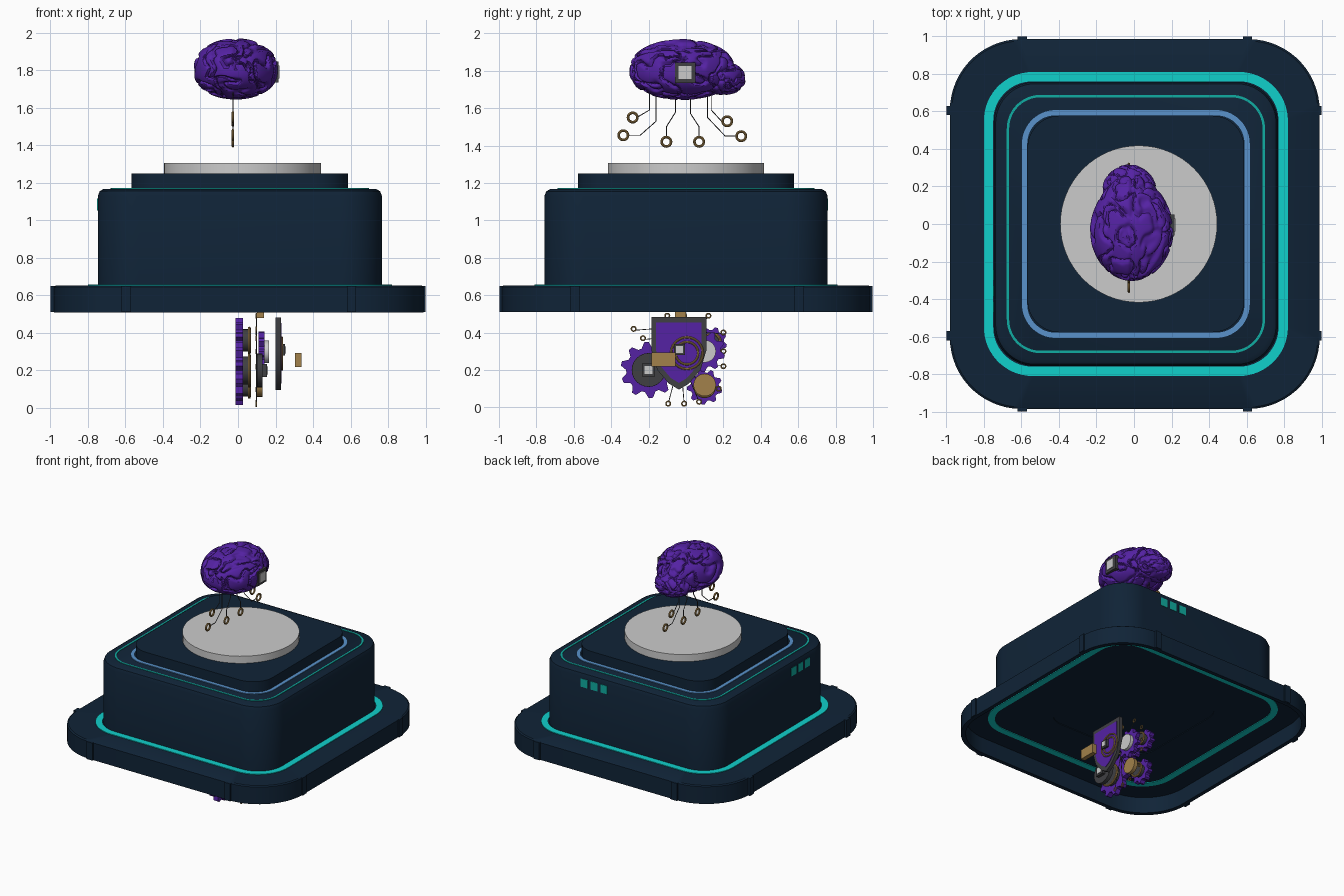
import bpy, bmesh, math
from mathutils import Vector, noise

old_cube = bpy.data.objects.get("Cube")
if old_cube:
    bpy.data.objects.remove(old_cube, do_unlink=True)


def material(name, red, green, blue):
    mat = bpy.data.materials.new(name)
    mat.use_nodes = True
    mat.diffuse_color = (red, green, blue, 1)
    mat.node_tree.nodes["Principled BSDF"].inputs["Base Color"].default_value = (red, green, blue, 1)
    return mat


navy = material("navy", .005, .017, .038)
cyan = material("cyan", .005, .63, .6)
teal = material("teal", .005, .42, .36)
blue = material("soft blue", .1, .29, .6)
grey = material("light grey", .6, .6, .6)
purple = material("purple", .09, .016, .37)
gold = material("gold", .36, .22, .07)
charcoal = material("charcoal", .05, .05, .055)


def finish(name, bm, mat):
    bmesh.ops.recalc_face_normals(bm, faces=bm.faces)
    mesh = bpy.data.meshes.new(name)
    bm.to_mesh(mesh)
    bm.free()
    mesh.materials.append(mat)
    obj = bpy.data.objects.new(name, mesh)
    bpy.context.collection.objects.link(obj)
    return obj


def rounded_loop(half, radius, steps=16):
    points = []
    for corner in range(4):
        middle = math.pi / 4 + corner * math.pi / 2
        cx = math.copysign(half - radius, math.cos(middle))
        cy = math.copysign(half - radius, math.sin(middle))
        for i in range(steps):
            a = corner * math.pi / 2 + i / (steps - 1 if radius < half else steps) * math.pi / 2
            points.append((cx + radius * math.cos(a), cy + radius * math.sin(a)))
    return points


def loft(name, profile, mat, cx=.01, cy=0, closed=False):
    """Stack rounded squares given as (half size, corner radius, height)."""
    bm = bmesh.new()
    loops = [[bm.verts.new((cx + x, cy + y, z)) for x, y in rounded_loop(h, r)] for h, r, z in profile]
    pairs = list(zip(loops, loops[1:]))
    if closed:
        pairs.append((loops[-1], loops[0]))
    else:
        bm.faces.new(loops[0])
        bm.faces.new(loops[-1])
    for low, high in pairs:
        for i in range(len(low)):
            j = (i + 1) % len(low)
            bm.faces.new((low[i], low[j], high[j], high[i]))
    return finish(name, bm, mat)


def band(name, outer, radius, width, low, high, mat):
    inner, tight = outer - width, radius - width
    return loft(name, [(outer, radius, low), (outer, radius, high),
                       (inner, tight, high), (inner, tight, low)], mat, closed=True)


def block(name, centre, size, mat):
    bm = bmesh.new()
    bmesh.ops.create_cube(bm, size=1)
    for v in bm.verts:
        v.co = Vector(c + s * p for c, s, p in zip(centre, size, v.co))
    return finish(name, bm, mat)


def plate(name, outline, x, depth, mat):
    """Extrude an outline of (y, z) points along x."""
    bm = bmesh.new()
    face = bm.faces.new([bm.verts.new((x, y, z)) for y, z in outline])
    grown = bmesh.ops.extrude_face_region(bm, geom=[face])["geom"]
    for v in grown:
        if isinstance(v, bmesh.types.BMVert):
            v.co.x += depth
    return finish(name, bm, mat)


def polar(y, z, radii, count):
    turn = math.tau / count
    return [(y + radii[i % len(radii)] * math.cos(i * turn),
             z + radii[i % len(radii)] * math.sin(i * turn)) for i in range(count)]


def ring(name, x, y, z, radius, thick, mat=gold):
    bpy.ops.mesh.primitive_torus_add(location=(x, y, z), rotation=(0, math.pi / 2, 0), major_radius=radius,
                                     minor_radius=thick, major_segments=24, minor_segments=8)
    obj = bpy.context.object
    obj.name = name
    obj.data.materials.append(mat)


def wires(name, paths, x, thick, mat):
    curve = bpy.data.curves.new(name, "CURVE")
    curve.dimensions, curve.bevel_depth, curve.bevel_resolution = "3D", thick, 1
    curve.materials.append(mat)
    for path in paths:
        spline = curve.splines.new("POLY")
        spline.points.add(len(path) - 1)
        for point, (y, z) in zip(spline.points, path):
            point.co = (x, y, z, 1)
    bpy.context.collection.objects.link(bpy.data.objects.new(name, curve))


# Plinth: hollow slab with a stepped underside, then box, tier and disc
loft("base_slab", [(.25, .25, .8), (.25, .25, .72), (.45, .15, .72), (.45, .15, .635), (.955, .36, .635),
                   (.955, .36, .51), (.985, .38, .51), (.985, .38, .645), (.975, .37, .652),
                   (.7, .2, .652)], navy, cx=.004)
loft("body_box", [(.757, .22, .64), (.757, .22, 1.13), (.747, .21, 1.155), (.725, .2, 1.168)], navy)
loft("upper_tier", [(.577, .17, 1.16), (.577, .17, 1.25)], navy)
loft("display_disc", [(.418, .418, 1.25), (.418, .418, 1.306)], grey, cx=.025)

# Light strips
band("base_light_strip", .81, .26, .05, .63, .657, cyan)
band("top_light_strip", .688, .18, .013, 1.165, 1.172, teal)
band("tier_light_strip", .607, .18, .028, 1.165, 1.173, blue)

# Edge clips and small lit windows
for side in (-1, 1):
    for spot in (-.595, .605):
        block("edge_clip", (spot, side * .985, .58), (.05, .026, .138), navy)
        block("edge_clip", (side * .985, spot, .58), (.026, .05, .138), navy)
for i in (-1, 0, 1):
    block("back_window", (.27 + i * .085, .757, 1.085), (.06, .006, .065), teal)
    block("side_window", (-.747, -.357 + i * .085, 1.085), (.006, .06, .065), teal)


# Folded lobes of the floating brain
def lobe(name, centre, size, folds, subdivisions):
    bm = bmesh.new()
    bmesh.ops.create_icosphere(bm, subdivisions=subdivisions, radius=1)
    for v in bm.verts:
        p = v.co.copy()
        warp = noise.noise_vector(p * 1.5) * .5
        q = (p + warp) * folds
        crease = math.exp(-(noise.noise(q) / .13) ** 2)
        split = math.exp(-(p.x / .05) ** 2) if p.z > 0 else 0
        shrink = 1.03 - .09 * crease - .05 * split
        flat = .92 if p.z < 0 else 1
        taper = 1 - .15 * max(p.y, 0)
        v.co = Vector((p.x * size[0] * taper, p.y * size[1], math.copysign(abs(p.z) ** .85, p.z) * size[2] * flat))
        v.co = v.co * shrink + Vector(centre)
    return finish(name, bm, purple)


lobe("brain", (-.012, -.02, 1.80), (.218, .275, .165), 2.6, 6)
lobe("brain_rear_lobe", (-.025, .2, 1.755), (.14, .115, .09), 2, 5)


def chip(x, y, z, size):
    block("chip_frame", (x, y, z), (.03, size, size), charcoal)
    block("chip_face", (x + .016, y, z), (.008, size * .62, size * .62), grey)


chip(.2, -.005, 1.79, .11)
plate("chip_mount", polar(-.005, 1.79, [.05], 20), .15, .04, charcoal)

# Hanging circuit leads below the brain
hang = [[(-.195, 1.68), (-.195, 1.59), (-.255, 1.555), (-.285, 1.55)],
        [(-.16, 1.68), (-.16, 1.53), (-.245, 1.455), (-.335, 1.455)],
        [(-.055, 1.68), (-.055, 1.58), (-.105, 1.5), (-.105, 1.42)],
        [(.025, 1.68), (.025, 1.57), (.07, 1.5), (.07, 1.42)],
        [(.135, 1.68), (.135, 1.59), (.19, 1.53), (.22, 1.53)],
        [(.115, 1.68), (.115, 1.55), (.21, 1.45), (.295, 1.45)]]
for path in hang:
    end = path.pop()
    ring("lead_ring", -.027, *end, .025, .007)
    near = Vector(path[-1])
    gap = Vector(end) - near
    path.append(tuple(near + gap * max(0, 1 - .025 / gap.length)))
wires("hanging_leads", hang, -.027, .003, charcoal)

# Gears under the plinth
for y, z, radius, teeth in ((-.2, .2, .15, 10), (.1, .11, .095, 9), (.14, .35, .08, 8), (-.03, .36, .12, 10)):
    shape = [radius * .8, radius * .8, radius, radius]
    plate("gear", polar(y, z, shape, teeth * 4), -.013, .04, purple)
    plate("gear_hub", polar(y, z, [radius * .5], 24), .025, .035, charcoal)
    ring("gear_ring", .06, y, z, radius * .55, .008)
plate("hub_plate", polar(-.2, .2, [.09], 24), .1, .03, charcoal)
chip(.14, -.2, .2, .07)
plate("coin", polar(.1, .12, [.06], 24), .1, .03, gold)
plate("side_gear", polar(.1, .3, [.085, .085, .11, .11], 36), .11, .03, purple)
plate("side_gear_hub", polar(.1, .3, [.06], 24), .14, .025, grey)


# Shield with frame, padlock and emblem
def shield(scale):
    half = [(0, .17), (.14, .17), (.14, 0), (.11, -.1), (.05, -.17), (0, -.2)]
    mirrored = [(-y, z) for y, z in half[-2:0:-1]]
    return [(-.038 + y * scale, .305 + z * scale) for y, z in half + mirrored]


plate("shield_frame", shield(1.05), .2, .028, charcoal)
plate("shield_face", shield(.87), .222, .01, purple)
chip(.235, -.035, .31, .06)
for radius in (.06, .085):
    ring("shield_ring", .235, .005, .29, radius, .006)
block("padlock_body", (.322, -.12, .255), (.035, .13, .075), gold)

# Radiating circuit traces around the cluster
ends = [(-.28, .42), (-.23, .37), (-.1, .49), (-.01, .49), (.12, .49), (.2, .4),
        (.2, .3), (.2, .22), (.175, .1), (.07, .03), (-.01, .02), (-.095, .02)]
traces = []
for y, z in ends:
    ring("trace_ring", .098, y, z, .012, .004)
    start = Vector((-.03, .27))
    out = Vector((y, z)) - start
    bend = start + out * .6
    stop = Vector((y, z)) - out.normalized() * .014
    traces.append([tuple(start), (bend.x, z if abs(out.x) > abs(out.y) else bend.y), tuple(stop)])
wires("circuit_traces", traces, .098, .0025, charcoal)
block("upper_gold_tab", (.12, -.03, .495), (.035, .06, .03), gold)

# Turn wires into meshes and smooth every surface, keeping hard edges
bpy.ops.object.select_all(action="DESELECT")
for obj in bpy.context.scene.objects:
    if obj.type in {"CURVE", "MESH"}:
        obj.select_set(True)
        bpy.context.view_layer.objects.active = obj
bpy.ops.object.convert(target="MESH")
bpy.ops.object.shade_smooth_by_angle(angle=math.radians(35))
